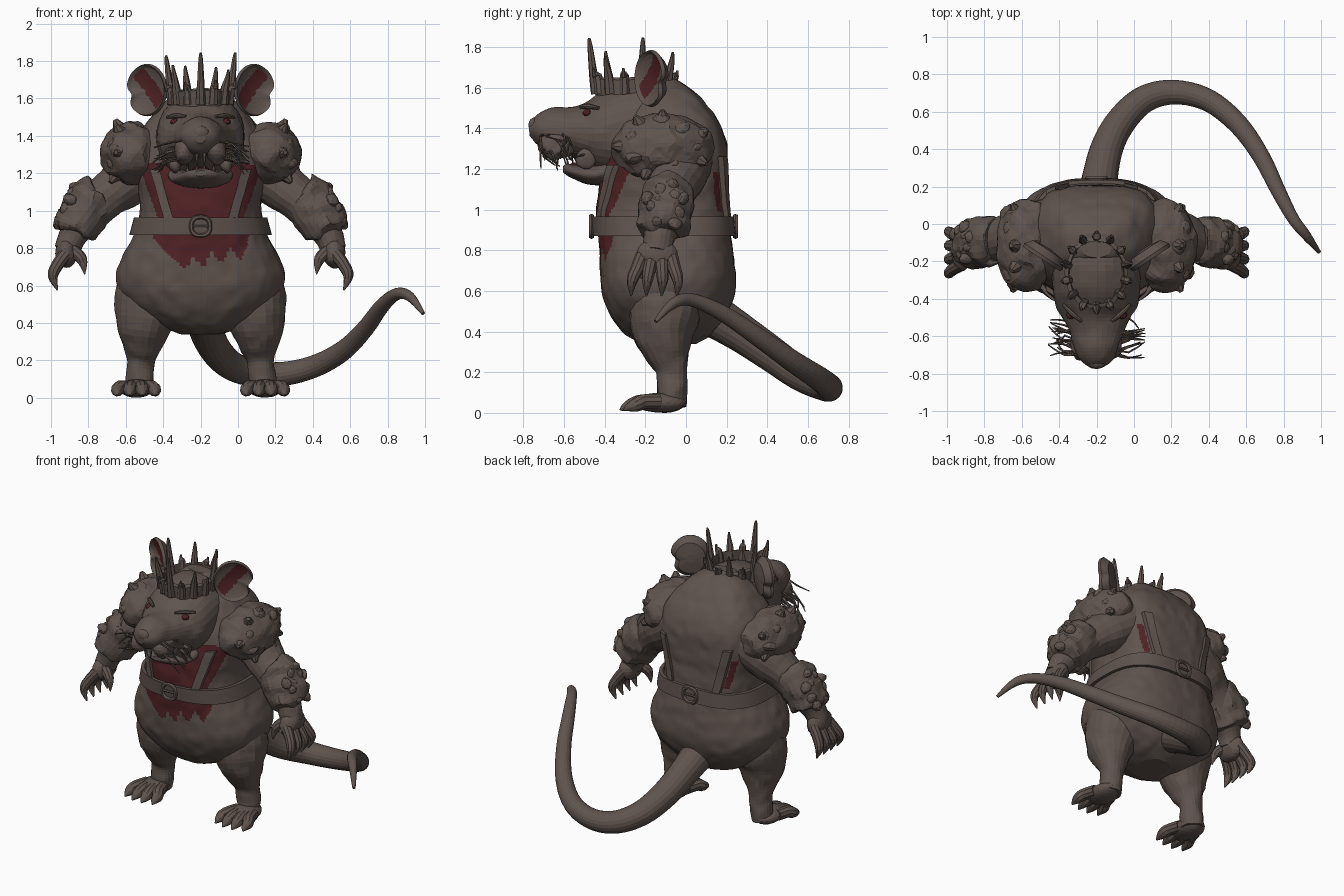
import bpy, bmesh, random
from math import sin, cos, pi, tau, copysign
from mathutils import Vector, Matrix, noise

random.seed(4)
if "Cube" in bpy.data.objects:
    bpy.data.objects.remove(bpy.data.objects["Cube"])
CX = -0.2  # the body stands left of the origin because the tail sweeps to +x
made = []


def material(name, rgb):
    m = bpy.data.materials.new(name)
    m.use_nodes = True
    m.diffuse_color = (*rgb, 1)
    bsdf = m.node_tree.nodes["Principled BSDF"]
    bsdf.inputs["Base Color"].default_value = (*rgb, 1)
    bsdf.inputs["Roughness"].default_value = 0.8
    return m


BROWN = material("drab brown", (0.115, 0.088, 0.076))
RED = material("dark red", (0.08, 0.016, 0.018))


def P(u, y, z):
    return Vector((CX + u, y, z))


def smooth(rows, n):
    """Catmull-Rom through rows of numbers, n steps per span."""
    out = []
    for i in range(len(rows) - 1):
        a, b, c, d = (rows[min(max(j, 0), len(rows) - 1)] for j in range(i - 1, i + 3))
        for k in range(n):
            t = k / n
            out.append([q + t / 2 * (r - p + t * (2 * p - 5 * q + 4 * r - s + t * (3 * q - p - 3 * r + s)))
                        for p, q, r, s in zip(a, b, c, d)])
    return out + [list(rows[-1])]


def finish(name, bm, mats=(BROWN,), rule=None, rough=0.0):
    if rough:
        for v in bm.verts:
            v.co += noise.noise_vector(v.co * 14) * rough
    bmesh.ops.recalc_face_normals(bm, faces=bm.faces)
    for f in bm.faces:
        f.material_index = int(rule(f.calc_center_median())) if rule else 0
    me = bpy.data.meshes.new(name)
    bm.to_mesh(me)
    bm.free()
    for m in mats:
        me.materials.append(m)
    ob = bpy.data.objects.new(name, me)
    bpy.context.collection.objects.link(ob)
    made.append(ob)


def loft(name, rings, loop=False, **kw):
    bm = bmesh.new()
    vs = [[bm.verts.new(p) for p in r] for r in rings]
    n = len(vs[0])
    for a, b in zip(vs, vs[1:] + vs[:1] if loop else vs[1:]):
        for i in range(n):
            j = (i + 1) % n
            bm.faces.new((a[i], a[j], b[j], b[i]))
    if not loop:
        bm.faces.new(vs[0])
        bm.faces.new(vs[-1])
    finish(name, bm, **kw)


def tube(name, pts, steps=5, sides=14, **kw):
    """Round limb through rows of u, y, z, radius."""
    rows = smooth(pts, steps)
    c = [P(*r[:3]) for r in rows]
    prev, q, rings = None, None, []
    for i, r in enumerate(rows):
        t = (c[min(i + 1, len(c) - 1)] - c[max(i - 1, 0)]).normalized()
        q = prev.rotation_difference(t) @ q if prev else t.to_track_quat('Z', 'Y')
        prev = t
        rad = max(r[3], 0.001)
        rings.append([c[i] + q @ Vector((rad * cos(a), rad * sin(a), 0))
                      for a in (tau * k / sides for k in range(sides))])
    loft(name, rings, **kw)


def blob(name, centre, radii, detail=3, rough=0.0, mat=BROWN):
    bm = bmesh.new()
    bmesh.ops.create_icosphere(bm, subdivisions=detail, radius=1,
                               matrix=Matrix.Translation(P(*centre)) @ Matrix.Diagonal((*radii, 1)))
    finish(name, bm, (mat,), rough=rough)


# Torso profile: height, front, back, half width
TORSO = smooth([(.34, -.2, .05, .1), (.38, -.29, .12, .22), (.46, -.36, .19, .35), (.56, -.405, .235, .43),
                (.66, -.42, .245, .45), (.76, -.425, .235, .415), (.86, -.43, .22, .36), (.96, -.44, .21, .33),
                (1.06, -.435, .205, .325), (1.2, -.415, .205, .345), (1.32, -.38, .2, .345), (1.42, -.33, .165, .32),
                (1.52, -.28, .1, .25), (1.59, -.22, .03, .18), (1.64, -.18, -.05, .08)], 9)


def section(z, grow=0.0):
    r = min(TORSO, key=lambda t: abs(t[0] - z))
    return (r[1] + r[2]) / 2, (r[2] - r[1]) / 2 + grow, r[3] + grow


def square(v, power=.82):
    return copysign(abs(v) ** power, v)


def boxiness(z, side):
    """The upper back is squarer than the rest."""
    return .82 - (.2 * min(max((z - .7) / .3, 0), 1) if side > 0 else 0)


def oval(z, grow=0.0, n=160):
    yc, ry, rx = section(z, grow)
    ring = []
    for k in range(n):
        c, s = cos(tau * k / n), sin(tau * k / n)
        p = boxiness(z, s)
        ring.append(P(rx * square(c, p), yc + ry * square(s, p), z))
    return ring


def skin(u, z, side, grow):
    yc, ry, rx = section(z, grow)
    n = 2 / boxiness(z, side)
    return P(u, yc + side * ry * max(0, 1 - abs(u / rx) ** n) ** (1 / n), z)


def cloth(c):
    """Red waistcoat: whole chest, torn hem, slits at the back."""
    u, z = c.x - CX, c.z
    if c.y > 0:
        return .99 < z < 1.19 and abs(abs(u) - .23 - (z - 1) * .25) < .016
    if z > .9:
        return z < 1.25 and abs(u) < .225 + .36 * (z - .95) and c.y < -.2
    tear = abs((u * 10 + .4) % 1 - .5) * .15
    return abs(u) < .255 and z > max(.67 + tear + .22 * (u + .09), .85 - (u + .25))


loft("torso", [oval(r[0]) for r in TORSO], mats=(BROWN, RED), rule=cloth, rough=.006)

# Belt with buckles
loft("belt", [oval(z, g) for z, g in ((.87, .005), (.87, .026), (.965, .026), (.965, .005))], loop=True)


def buckle(name, centre):
    rings = []
    for k in range(24):
        a = tau * k / 24
        d = Vector((square(cos(a)), 0, square(sin(a))))
        rings.append([P(*centre) + d * (.05 + .012 * cos(b)) + Vector((0, .014 * sin(b), 0))
                      for b in (tau * j / 6 for j in range(6))])
    loft(name, rings, loop=True)
    tube(name + "_pin", [(-.05, *centre[1:], .008), (.05, *centre[1:], .008)], 2, 6)


buckle("front_buckle", (0, -.465, .917))
buckle("back_buckle", (0, .243, .917))

# Braces over chest and back
for s in (-1, 1):
    for side, label, top in ((-1, "front", 1.22), (1, "back", 1.26)):
        rings = []
        for k in range(10):
            z = .95 + (top - .95) * k / 9
            u = s * (.17 + .075 * k / 9)
            rings.append([skin(u + d, z, side, g) for d, g in ((-.025, 0), (-.025, .02), (.025, .02), (.025, 0))])
        loft(label + "_brace", rings, rough=.003)


# Head: depth, top, bottom, half width
def head_part(name, rows, **kw):
    loft(name, [[P(r[3] * cos(a), r[0], (r[1] + r[2]) / 2 + (r[1] - r[2]) / 2 * sin(a))
                 for a in (tau * k / 32 for k in range(32))] for r in smooth(rows, 4)], **kw)


head_part("head", [(.0, 1.57, 1.3, .17), (-.1, 1.62, 1.24, .21), (-.22, 1.64, 1.18, .235), (-.34, 1.62, 1.15, .235),
                   (-.43, 1.57, 1.18, .22), (-.5, 1.52, 1.23, .185), (-.58, 1.5, 1.27, .145), (-.66, 1.5, 1.29, .115),
                   (-.73, 1.47, 1.32, .085), (-.77, 1.42, 1.36, .03)], rough=.006)
head_part("lower_jaw", [(-.34, 1.29, 1.13, .18), (-.44, 1.23, 1.12, .165), (-.52, 1.22, 1.135, .13),
                        (-.58, 1.225, 1.165, .085), (-.605, 1.215, 1.185, .03)], rough=.004)
blob("tongue", (0, -.5, 1.22), (.045, .075, .015), mat=RED)
blob("nose", (0, -.745, 1.415), (.045, .03, .038))

for s in (-1, 1):
    # Face details
    blob("eye", (s * .137, -.485, 1.475), (.026, .024, .018), 2, mat=RED)
    tube("brow", [(s * .08, -.52, 1.505, .008), (s * .13, -.48, 1.508, .014), (s * .18, -.43, 1.5, .008)], 3, 8)
    blob("cheek", (s * .085, -.635, 1.315), (.055, .09, .07), rough=.015)
    blob("lip_corner", (s * .14, -.49, 1.25), (.035, .05, .05), rough=.01)
    for u, y in ((.02, -.69), (.07, -.63), (.1, -.56)):
        tube("upper_tooth", [(s * u, y, 1.32, .014), (s * u, y - .005, 1.24, .002)], 2, 6)
        tube("lower_tooth", [(s * u, y + .11, 1.2, .013), (s * u, y + .105, 1.255, .002)], 2, 6)
    for k in range(18):
        y, z = -.55 - .009 * k, 1.27 + random.uniform(0, .11)
        tube("whisker", [(s * .1, y, z, .005), (s * .17, y + random.uniform(-.03, .05), z - .01, .006),
                         (s * random.uniform(.2, .26), y + random.uniform(-.03, .07), z - random.uniform(.02, .1), .003)],
             2, 5)

    # Dished ears with a nicked outer rim and a slanted red hollow
    rings = []
    for scale, depth in ((.2, -.05), (.75, -.04), (1, 0), (.95, .02), (.84, .004), (.77, 0), (.7, -.004), (.62, -.007),
                         (.55, -.01), (.47, -.012), (.4, -.014), (.25, -.018), (.1, -.02)):
        ring = []
        for k in range(72):
            a = tau * k / 72
            r = scale * (1 - .25 * max(0, cos(a + .25)) ** 24)
            across = .128 * r * cos(a)
            ring.append(P(s * (.285 + .83 * across + .55 * depth), -.17 + .55 * across - .83 * depth,
                          1.645 + .14 * r * sin(a)))
        rings.append(ring)

    def hollow(c):
        d = c - P(s * .285, -.17, 1.645)
        out, up = s * d.x, d.z
        across, depth = out * .83 + d.y * .55, out * .55 - d.y * .83
        inside = (across / .128) ** 2 + (up / .14) ** 2 < .74
        return inside and depth > -.024 and abs(.76 * (across + .022) - .65 * up) < .042

    loft("ear", rings, mats=(BROWN, RED), rule=hollow)

    # Arm, bracer and clawed hand
    tube("arm", [(s * .22, -.02, 1.28, .17), (s * .38, -.04, 1.17, .14), (s * .5, -.08, 1.08, .12),
                 (s * .61, -.1, .98, .11), (s * .68, -.13, .87, .08), (s * .71, -.145, .79, .07)], sides=20, rough=.008)
    tube("bracer", [(s * .54, -.09, 1.1, .1), (s * .56, -.09, 1.08, .13), (s * .62, -.1, .99, .133),
                    (s * .67, -.11, .91, .125), (s * .685, -.11, .88, .08)], sides=24, rough=.02)
    for k in range(12):
        a, r = 2.4 * k, .105 * ((k + .5) / 12) ** .5
        blob("bracer_lump", (s * (.715 - .45 * r * sin(a)), -.1 + r * cos(a), 1.02 + r * sin(a)),
             (.036, .034, .034), 2, .014)
    blob("palm", (s * .715, -.145, .775), (.06, .105, .08), rough=.008)
    for k in range(4):
        y = -.215 + .047 * k
        y2 = -.265 + .075 * k
        tube("finger", [(s * .72, y, .77, .036), (s * .765, (y + y2) / 2, .71, .033),
                        (s * .79, y2, .65, .027), (s * .765, y2 - .005, .575, .004)], 4, 10)
    tube("thumb", [(s * .69, -.18, .79, .036), (s * .635, -.21, .74, .03), (s * .62, -.22, .66, .003)], 4, 10)

    # Shoulder pad with lumps and stubby horns
    mid = Vector((s * .37, -.115, 1.305))
    blob("shoulder_pad", mid, (.168, .25, .168), 4, .018)
    for k in range(11):
        a = tau * k / 11
        d = Vector((s * (.45 + .4 * (k % 2)), sin(a), .8 * cos(a) + .15)).normalized()
        c = mid + Vector((d.x * .145, d.y * .215, d.z * .145))
        r = random.uniform(.035, .05)
        blob("pad_lump", c, (r, r, r * .85), 2, .016)
        if k % 2 == 0:
            tube("pad_horn", [(*c, .044), (*(c + d * .058), .012)], 2, 7)

    # Leg and toes
    tube("leg", [(s * .26, -.08, .66, .165), (s * .28, -.1, .52, .18), (s * .3, -.11, .4, .155), (s * .31, -.09, .29, .112),
                 (s * .32, -.07, .2, .076), (s * .33, -.07, .1, .074), (s * .335, -.07, .03, .07)], sides=22, rough=.008)
    blob("foot", (s * .345, -.125, .05), (.09, .125, .05), rough=.004)
    for k in (-1.5, -.5, .5, 1.5):
        reach = -.3 + .02 * abs(k)
        tube("toe", [(s * (.345 + .04 * k), -.13, .055, .038), (s * (.345 + .056 * k), -.21, .055, .038),
                     (s * (.345 + .066 * k), reach + .03, .042, .036), (s * (.345 + .068 * k), reach - .01, .028, .022),
                     (s * (.345 + .07 * k), reach - .035, .014, .004)], 4, 10)


# Crown of uneven spikes
def crown_ring(grow, z):
    return [P((.14 + grow) * cos(tau * k / 40), -.26 + (.165 + grow) * sin(tau * k / 40), z) for k in range(40)]


loft("crown_band", [crown_ring(*r) for r in ((0, 1.53), (.018, 1.54), (.028, 1.64), (.008, 1.65))], loop=True, rough=.012)
for k in range(14):
    a = tau * k / 14 - pi / 2
    top = (1.84, 1.7, 1.77, 1.69)[min(k, 14 - k) % 4] + random.uniform(-.015, .01)
    ca, sa = cos(a), sin(a)
    tube("crown_spike", [(.155 * ca, -.26 + .18 * sa, 1.57, .028), (.168 * ca, -.26 + .195 * sa, 1.66, .022),
                         (.185 * ca, -.26 + .212 * sa, top - .04, .013), (.19 * ca, -.26 + .217 * sa, top, .006)], 3, 7)

# Tail sweeping round to the left
tube("tail", [(.0, .1, .5, .11), (.02, .26, .4, .095), (.06, .42, .29, .087), (.14, .56, .19, .08),
              (.26, .67, .135, .073), (.42, .705, .125, .066), (.6, .66, .165, .06), (.76, .53, .25, .054),
              (.88, .36, .37, .047), (.97, .18, .49, .04), (1.05, .03, .555, .032), (1.12, -.06, .54, .026),
              (1.19, -.15, .45, .01)], sides=20)

# Smooth shading with sharp creases kept
for ob in bpy.context.view_layer.objects:
    ob.select_set(ob in made)
bpy.context.view_layer.objects.active = made[0]
bpy.ops.object.shade_smooth_by_angle(angle=.7)
